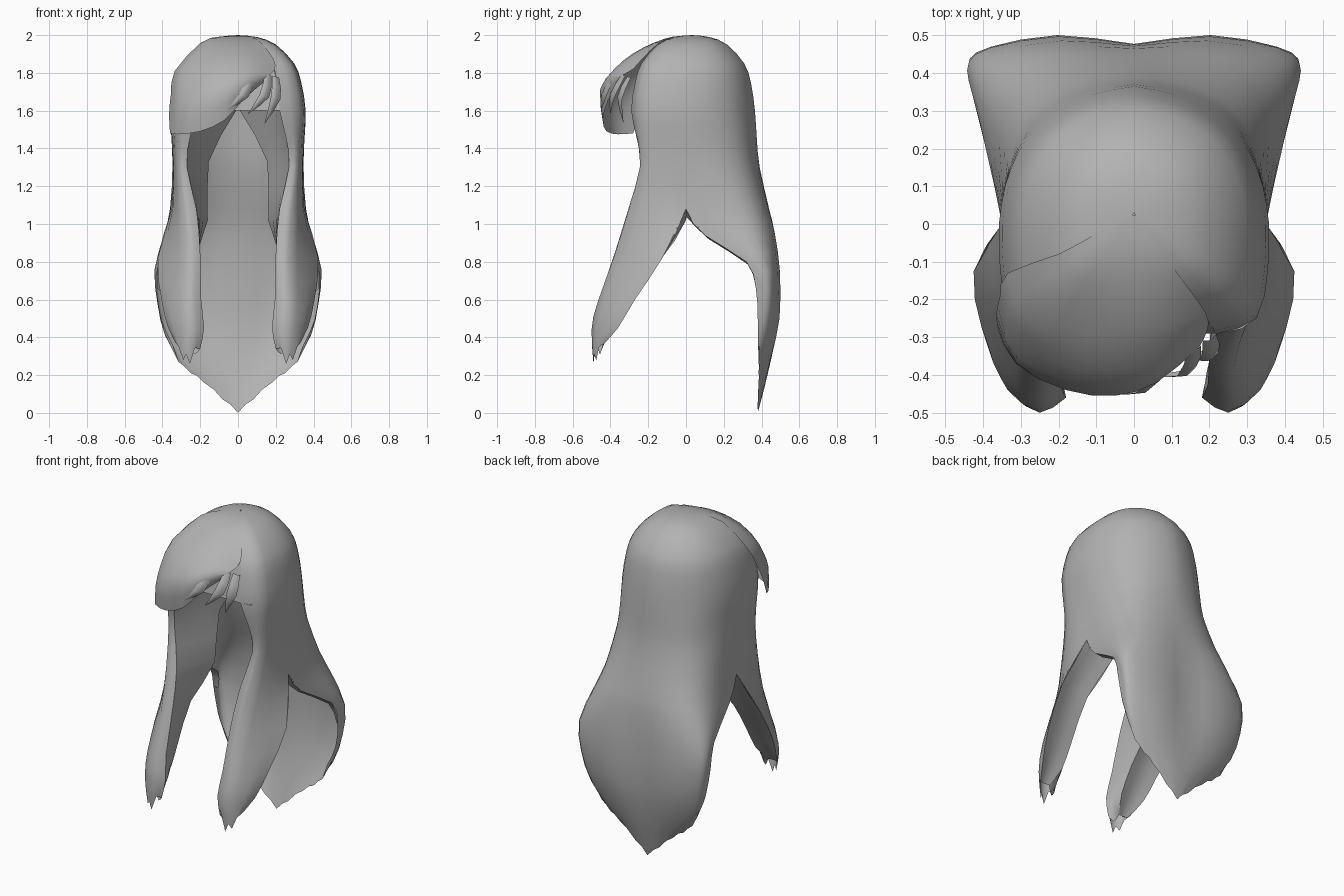
import bpy, bmesh
from mathutils import Vector

hair = bpy.data.materials.new("grey_hair")
hair.diffuse_color = (0.45, 0.45, 0.45, 1)
N = 2  # steps per span


def smooth_line(pts):
    """Curve through the points, N steps per span."""
    p = [Vector(q) for q in pts]
    p = [p[0] * 2 - p[1]] + p + [p[-1] * 2 - p[-2]]
    out = []
    for i in range(1, len(p) - 2):
        a, b, c, d = p[i - 1:i + 3]
        for k in range(N):
            t = k / N
            out.append(0.5 * (2 * b + (c - a) * t + (2 * a - 5 * b + 4 * c - d) * t * t
                              + (3 * b - a - 3 * c + d) * t ** 3))
    return out + [p[-2]]


def loft(rows, jag=0.0):
    """Columns of a smooth surface through rows of points, with ragged tips."""
    rows = [smooth_line(r) for r in rows]
    cols = [smooth_line(c) for c in zip(*rows)]
    for c in cols[1::2]:
        c[-1].z += jag
    return cols


def sheet(name, grids, mirror=False, inward=False):
    """One object from one or more column grids, welded where they meet."""
    bm = bmesh.new()
    for cols in grids:
        grid = [[bm.verts.new(v) for v in c] for c in cols]
        faces = []
        for a, b in zip(grid, grid[1:]):
            for k in range(len(a) - 1):
                faces.append(bm.faces.new((a[k], a[k + 1], b[k + 1], b[k])))
        bm.normal_update()
        facing = 0
        for f in faces:
            c = f.calc_center_median()
            facing += f.normal.dot(c - Vector((0, 0, c.z * 0.8)))
        if (facing < 0) != inward:
            bmesh.ops.reverse_faces(bm, faces=faces)
    bmesh.ops.remove_doubles(bm, verts=bm.verts, dist=0.0005)
    me = bpy.data.meshes.new(name)
    bm.to_mesh(me)
    bm.free()
    me.materials.append(hair)
    ob = bpy.data.objects.new(name, me)
    bpy.context.collection.objects.link(ob)
    for o in bpy.context.selected_objects:
        o.select_set(False)
    ob.select_set(True)
    bpy.context.view_layer.objects.active = ob
    bpy.ops.object.shade_smooth_by_angle(angle=1.0)
    if mirror:
        ob.modifiers.new("mirror", 'MIRROR').merge_threshold = 0.002


def at(z, pts):
    return [(x, y, z) for x, y in pts]


def dome(ring, levels):
    return [[(x * s, 0.03 + (y - 0.03) * s, z) for x, y in ring] for z, s in levels]


LEVELS = ((2.0, 0), (1.99, 0.28), (1.95, 0.56), (1.85, 0.83), (1.75, 0.935), (1.6, 1.0))
FRONT = [(0.22, -0.29), (0.325, -0.25), (0.355, -0.12), (0.358, 0)]
BACK = [(0.358, 0), (0.342, 0.1), (0.3, 0.2), (0.23, 0.28), (0.12, 0.34), (0, 0.365)]

# front: crown, sides and long locks
front = loft(dome(FRONT, LEVELS) + [
    at(1.45, [(0.255, -0.26), (0.322, -0.24), (0.345, -0.12), (0.352, 0)]),
    at(1.3, [(0.27, -0.24), (0.315, -0.235), (0.34, -0.12), (0.346, 0)]),
    at(1.08, [(0.22, -0.29), (0.285, -0.30), (0.345, -0.15), (0.35, 0)]),
    [(0.20, -0.36, 0.85), (0.265, -0.38, 0.83), (0.36, -0.25, 0.82), (0.425, -0.125, 0.82)],
    [(0.195, -0.43, 0.6), (0.265, -0.47, 0.58), (0.36, -0.375, 0.57), (0.405, -0.27, 0.6)],
    [(0.18, -0.46, 0.45), (0.25, -0.5, 0.44), (0.335, -0.44, 0.42), (0.37, -0.36, 0.45)],
    [(0.2, -0.465, 0.34), (0.255, -0.49, 0.26), (0.29, -0.475, 0.28), (0.32, -0.44, 0.36)],
], jag=0.05)

# back: crown, nape and long drape ending in a point
back = loft(dome(BACK, LEVELS) + [
    at(1.45, [(0.352, 0), (0.342, 0.1), (0.305, 0.21), (0.235, 0.3), (0.12, 0.355), (0, 0.375)]),
    at(1.3, [(0.346, 0), (0.345, 0.11), (0.315, 0.23), (0.24, 0.325), (0.12, 0.375), (0, 0.39)]),
    at(1.08, [(0.35, 0), (0.36, 0.15), (0.345, 0.3), (0.27, 0.395), (0.13, 0.435), (0, 0.44)]),
] + [
    [(0.37, 0.1, 0.94), (0.39, 0.24, 0.94), (0.385, 0.36, 0.94), (0.32, 0.435, 0.94),
     (0.18, 0.47, 0.95), (0, 0.465, 0.95)],
    [(0.42, 0.32, 0.8), (0.438, 0.38, 0.77), (0.437, 0.43, 0.75), (0.38, 0.467, 0.75),
     (0.2, 0.497, 0.75), (0, 0.475, 0.75)],
    [(0.43, 0.37, 0.66), (0.425, 0.4, 0.6), (0.42, 0.435, 0.56), (0.36, 0.465, 0.53),
     (0.2, 0.495, 0.5), (0, 0.475, 0.5)],
    [(0.405, 0.38, 0.49), (0.395, 0.39, 0.44), (0.37, 0.41, 0.38), (0.3, 0.43, 0.34),
     (0.17, 0.45, 0.3), (0, 0.45, 0.28)],
    [(0.35, 0.38, 0.37), (0.315, 0.385, 0.27), (0.25, 0.385, 0.21), (0.18, 0.385, 0.16),
     (0.08, 0.38, 0.07), (0, 0.38, 0.0)],
], jag=0.01)
split = 8 * N  # both halves share the side line above the split
front[-1][:split + 1] = [v.copy() for v in back[0][:split + 1]]
sheet("main_hair", [front, back], mirror=True)

# narrow lip folded inward under the drape edge
sheet("drape_lip", [loft([
    [(0.35, 0.0, 1.08), (0.37, 0.1, 0.94), (0.42, 0.32, 0.8), (0.43, 0.37, 0.66)],
    [(0.31, 0.0, 1.04), (0.33, 0.12, 0.92), (0.38, 0.35, 0.77), (0.41, 0.39, 0.64)]])],
    mirror=True, inward=True)

# forehead band and ceiling behind the fringe
sheet("forehead", [loft(dome([(0, -0.29), (0.12, -0.29), (0.22, -0.29)], LEVELS[3:]))], mirror=True)
rim = at(1.6, [(0, -0.29)] + FRONT)
sheet("ceiling", [loft([rim, [(x * 0.5, y * 0.5 + 0.06, 1.6) for x, y, z in rim],
                        [(0, 0.13, 1.6)] * 5])], mirror=True, inward=True)

# inner walls: beside the neck, then down the inside of each front lock
sheet("inner_wall", [loft([
    [(0.25, -0.28, 1.6), (0.18, -0.08, 1.6), (0.01, 0.14, 1.6)],
    [(0.27, -0.24, 1.3), (0.225, -0.1, 1.32), (0.155, 0.04, 1.33)],
    [(0.22, -0.29, 1.08), (0.2, -0.15, 1.05), (0.16, 0.0, 1.02)],
    [(0.20, -0.36, 0.85), (0.205, -0.25, 0.83), (0.23, -0.135, 0.81)],
    [(0.195, -0.43, 0.6), (0.2, -0.36, 0.6), (0.22, -0.28, 0.6)],
    [(0.18, -0.46, 0.45), (0.19, -0.42, 0.45), (0.22, -0.37, 0.45)],
    [(0.2, -0.465, 0.34), (0.23, -0.455, 0.31), (0.26, -0.44, 0.36)],
])], mirror=True, inward=True)

# underside joining the inner wall to the outer lock edge
sheet("lock_underside", [loft([
    [(0.35, 0.0, 1.08), (0.425, -0.125, 0.82), (0.405, -0.27, 0.6), (0.37, -0.36, 0.45), (0.32, -0.44, 0.36)],
    [(0.25, 0.0, 1.06), (0.33, -0.145, 0.83), (0.31, -0.285, 0.61), (0.3, -0.38, 0.46), (0.29, -0.445, 0.36)],
    [(0.16, 0.0, 1.02), (0.23, -0.135, 0.81), (0.22, -0.28, 0.6), (0.22, -0.37, 0.45), (0.26, -0.44, 0.36)],
])], mirror=True, inward=True)

# swept fringe growing out of the top of the crown
FR = [(-0.345, -0.16), (-0.29, -0.27), (-0.15, -0.31), (0.0, -0.32), (0.12, -0.3), (0.215, -0.27)]
sheet("fringe", [loft(dome(FR, ((1.998, 0.02), (1.992, 0.28), (1.96, 0.57))) + [
    [(-0.335, -0.13, 1.81), (-0.285, -0.25, 1.83), (-0.13, -0.285, 1.88), (0.0, -0.285, 1.9),
     (0.1, -0.27, 1.89), (0.19, -0.235, 1.87)],
    [(-0.355, -0.19, 1.69), (-0.31, -0.32, 1.71), (-0.14, -0.385, 1.79), (0.0, -0.38, 1.82),
     (0.1, -0.34, 1.83), (0.195, -0.28, 1.82)],
    [(-0.365, -0.24, 1.58), (-0.31, -0.37, 1.6), (-0.18, -0.44, 1.66), (-0.05, -0.455, 1.71),
     (0.06, -0.42, 1.76), (0.17, -0.33, 1.79)],
    [(-0.36, -0.28, 1.48), (-0.32, -0.36, 1.475), (-0.2, -0.42, 1.49), (-0.07, -0.44, 1.55),
     (0.03, -0.41, 1.66), (0.16, -0.33, 1.77)],
])])

# loose fringe strands: root, middle, tip
strands = [((0.07, -0.395, 1.77), (0.03, -0.435, 1.68), (-0.06, -0.45, 1.6)),
           ((0.16, -0.33, 1.79), (0.14, -0.39, 1.68), (0.05, -0.40, 1.58)),
           ((0.2, -0.30, 1.78), (0.2, -0.35, 1.67), (0.14, -0.33, 1.53))]
side = Vector((0.025, 0.012, -0.008))
for i, path in enumerate(strands):
    sheet(f"fringe_strand_{i + 1}", [loft(
        [[Vector(p) - side * w, Vector(p) + Vector((0, -0.012 * w, 0)), Vector(p) + side * w]
         for p, w in zip(path, (0.7, 1.0, 0.0))])])
